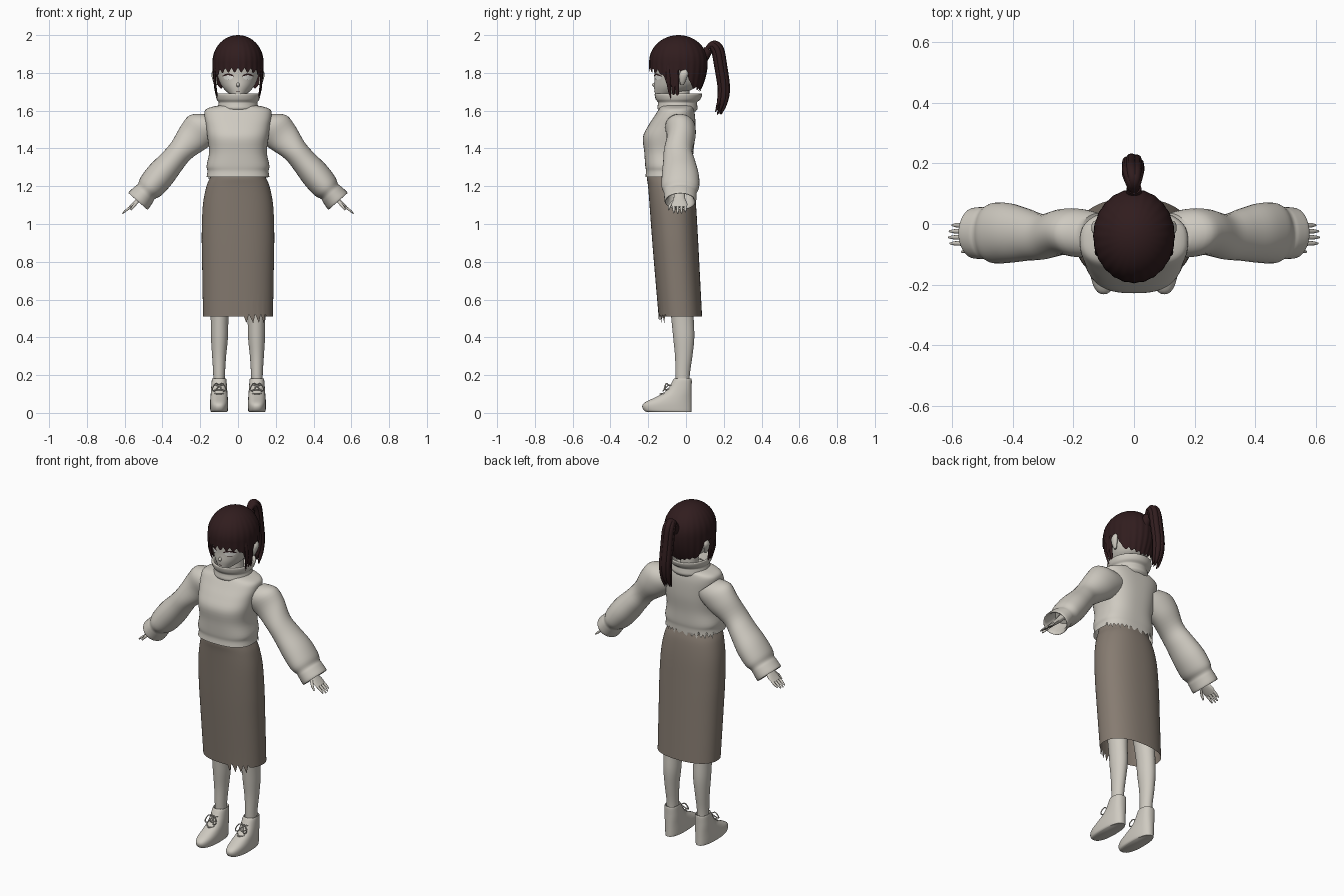
import bpy, bmesh, math, random
from mathutils import Vector
from mathutils.bvhtree import BVHTree

if "Cube" in bpy.data.objects:
    bpy.data.objects.remove(bpy.data.objects["Cube"], do_unlink=True)
random.seed(4)
X, Y = Vector((1, 0, 0)), Vector((0, 1, 0))


def material(name, rgb):
    m = bpy.data.materials.new(name)
    m.use_nodes = True
    m.diffuse_color = (*rgb, 1)
    node = m.node_tree.nodes["Principled BSDF"]
    node.inputs["Base Color"].default_value = (*rgb, 1)
    node.inputs["Roughness"].default_value = 0.8
    return m


ivory = material("warm ivory", (0.62, 0.59, 0.53))
taupe = material("taupe wool", (0.24, 0.20, 0.165))
brown = material("dark brown hair", (0.030, 0.012, 0.013))
white = material("eye white", (0.85, 0.84, 0.80))


def make(name, verts, faces, mat, sharp=50):
    mesh = bpy.data.meshes.new(name)
    mesh.from_pydata([tuple(v) for v in verts], [], faces)
    bm = bmesh.new()
    bm.from_mesh(mesh)
    bmesh.ops.recalc_face_normals(bm, faces=bm.faces)
    bm.to_mesh(mesh)
    bm.free()
    mesh.materials.append(mat)
    obj = bpy.data.objects.new(name, mesh)
    bpy.context.scene.collection.objects.link(obj)
    bpy.ops.object.select_all(action='DESELECT')
    obj.select_set(True)
    bpy.context.view_layer.objects.active = obj
    bpy.ops.object.shade_smooth_by_angle(angle=math.radians(sharp))
    return obj


def spline(rows, k):
    """Smooth in-between rows through the given ones."""
    out = []
    for i in range(len(rows) - 1):
        a, b, c, d = rows[max(i - 1, 0)], rows[i], rows[i + 1], rows[min(i + 2, len(rows) - 1)]
        for j in range(k):
            t = j / k
            out.append([q + 0.5 * t * (r - p + t * (2 * p - 5 * q + 4 * r - s + t * (3 * (q - r) + s - p)))
                        for p, q, r, s in zip(a, b, c, d)])
    return out + [list(rows[-1])]


def loft(name, rows, mat, u=X, v=Y, n=32, power=2, k=4, caps=(True, True), sharp=50):
    """Skin rows of (x, y, z, radius u, radius v); v=None follows the path."""
    rows = spline(rows, k)
    verts, faces = [], []
    for i, (x, y, z, ra, rb) in enumerate(rows):
        w = v
        if w is None:
            t = Vector(rows[min(i + 1, len(rows) - 1)][:3]) - Vector(rows[max(i - 1, 0)][:3])
            w = t.cross(u).normalized()
        for j in range(n):
            c, s = math.cos(math.tau * j / n), math.sin(math.tau * j / n)
            c, s = (math.copysign(abs(q) ** (2 / power), q) for q in (c, s))
            verts.append(Vector((x, y, z)) + u * (ra * c) + w * (rb * s))
    for i in range(len(rows) - 1):
        for j in range(n):
            a, b = i * n + j, i * n + (j + 1) % n
            faces.append((a, b, b + n, a + n))
    if caps[0]:
        faces.append(tuple(range(n)))
    if caps[1]:
        faces.append(tuple(range(len(verts) - n, len(verts))))
    return make(name, verts, faces, mat, sharp)


# Skirt with a torn front hem
skirt = loft("skirt", [(0, -.03, .51, .185, .115), (0, -.05, .8, .19, .12), (0, -.06, .95, .192, .122),
                       (0, -.07, 1.1, .186, .123), (0, -.08, 1.2, .167, .121), (0, -.09, 1.25, .146, .117),
                       (0, -.09, 1.29, .14, .105)], taupe, n=96, power=2.3, caps=(False, True))
for i, p in enumerate(skirt.data.vertices[:96]):
    if p.co.y < -.03 and .04 < p.co.x < .15:
        p.co.z += (-.035, .012, -.01)[i % 3]

# Sweater body with a ragged back hem
body = loft("sweater_body", [(0, -.092, 1.25, .166, .123), (0, -.09, 1.28, .162, .122), (0, -.09, 1.31, .166, .126),
                             (0, -.091, 1.38, .153, .13), (0, -.09, 1.46, .162, .138), (0, -.075, 1.52, .17, .125),
                             (0, -.06, 1.57, .178, .108), (0, -.052, 1.605, .172, .094),
                             (0, -.048, 1.622, .13, .085), (0, -.045, 1.63, .08, .07)],
            ivory, n=72, power=2.6, caps=(False, True))
for i, p in enumerate(body.data.vertices[:72]):
    if p.co.y > -.04:
        p.co.z += (.022, -.012, .008, -.02)[i % 4]

# Rolled collar
loft("collar", [(0, -.04, 1.595, .09, .09), (0, -.045, 1.61, .107, .106), (0, -.045, 1.633, .104, .104),
                (0, -.045, 1.645, .103, .104), (0, -.042, 1.66, .113, .118), (0, -.04, 1.685, .118, .126),
                (0, -.04, 1.69, .11, .118), (0, -.04, 1.675, .1, .105), (0, -.04, 1.63, .085, .085)],
     ivory, caps=(False, False))

# Neck and head
loft("neck", [(0, -.03, 1.58, .055, .055), (0, -.03, 1.65, .05, .05), (0, -.03, 1.73, .05, .05)], ivory)
head = loft("head", [(0, -.135, 1.668, .012, .015), (0, -.115, 1.68, .034, .047), (0, -.08, 1.70, .06, .086),
                     (0, -.055, 1.73, .086, .114), (0, -.045, 1.77, .104, .122), (0, -.042, 1.82, .114, .127),
                     (0, -.042, 1.88, .112, .13), (0, -.042, 1.94, .08, .1), (0, -.042, 1.97, .03, .04)],
            ivory, n=48)
loft("nose", [(0, -.155, 1.752, .004, .01), (0, -.168, 1.737, .009, .013), (0, -.16, 1.724, .006, .008)], ivory, n=12)

# Painted face details, laid on the front of the head
hull = BVHTree.FromPolygons([p.co for p in head.data.vertices], [tuple(p.vertices) for p in head.data.polygons])


def plate(name, outline, mat, lift):
    mid = sum((Vector(p) for p in outline), Vector((0, 0))) / len(outline)
    flat = [mid] + [mid.lerp(Vector(p), f) for f in (.5, 1) for p in outline]
    verts = []
    for p in flat:
        hit = hull.ray_cast(Vector((p.x, -1, p.y)), Y)[0]
        verts.append(Vector((p.x, (hit.y if hit else -.15) - lift, p.y)))
    n = len(outline)
    faces = []
    for j in range(n):
        a, b = 1 + j, 1 + (j + 1) % n
        faces += [(0, a, b), (a, a + n, b + n, b)]
    make(name, verts, faces, mat)


def oval(x, z, rx, rz, n=20):
    return [(x + rx * math.cos(math.tau * i / n), z + rz * math.sin(math.tau * i / n)) for i in range(n)]


plate("mouth", oval(0, 1.703, .012, .002), brown, .003)

SIDES = ((1, "left"), (-1, "right"))
for s, side in SIDES:
    # Eye, lash and ear
    plate(side + "_eye", oval(s * .052, 1.778, .026, .015), white, .003)
    arc = [(-.031 + .062 * i / 8) for i in range(9)]
    lash = [(s * .052 + d, 1.797 - 14 * d * d) for d in arc]
    lash += [(s * .052 + d, 1.791 - 11 * d * d) for d in reversed(arc)]
    plate(side + "_lash", lash, brown, .005)
    plate(side + "_lower_lid", oval(s * .052, 1.7625, .013, .0012), brown, .005)
    loft(side + "_ear", [(s * .115, -.02, 1.735, .006, .008), (s * .122, -.018, 1.76, .012, .017),
                         (s * .128, -.012, 1.795, .013, .023), (s * .122, -.01, 1.82, .006, .012)], ivory, n=16)
    # Sleeve, ending in an open folded cuff
    across = Vector((.75 * s, 0, .66))
    sleeve = [(.12, 1.53, -.035, .07, .08), (.18, 1.51, -.03, .08, .1), (.235, 1.46, -.026, .076, .09),
              (.3, 1.39, -.042, .075, .068), (.35, 1.33, -.036, .085, .069), (.41, 1.26, -.03, .098, .077),
              (.46, 1.2, -.03, .1, .073), (.485, 1.172, -.03, .088, .06), (.5, 1.155, -.03, .086, .064),
              (.528, 1.122, -.03, .083, .068), (.522, 1.129, -.03, .07, .056), (.47, 1.19, -.03, .06, .045)]
    loft(side + "_sleeve", [(s * x, y, z, a, b) for x, z, y, a, b in sleeve], ivory, Y, across, caps=(True, True))
    # Hand and fingers
    palm = [(.46, 1.2, .03, .02), (.515, 1.14, .03, .014), (.55, 1.107, .042, .01), (.572, 1.088, .038, .007)]
    loft(side + "_palm", [(s * x, -.035, z, a, b) for x, z, a, b in palm], ivory, Y, across, n=16)
    for i, reach in enumerate((.9, 1.0, .95, .75)):
        y, dx, dz = -.064 + i * .02, .045 * reach, -.035 * reach
        loft(f"{side}_finger_{i + 1}", [(s * .565, y, 1.093, .008, .007),
                                        (s * (.567 + dx * .6), y, 1.09 + dz * .55, .007, .006),
                                        (s * (.567 + dx), y, 1.09 + dz, .003, .003)], ivory, Y, across, n=10)
    loft(side + "_thumb", [(s * .53, -.065, 1.122, .01, .009), (s * .55, -.085, 1.098, .008, .008),
                           (s * .568, -.092, 1.075, .004, .004)], ivory, Y, across, n=10)
    # Leg
    loft(side + "_leg", [(s * .1, -.018, .1, .03, .036), (s * .1, -.018, .2, .031, .038), (s * .1, -.012, .3, .037, .046),
                         (s * .098, -.012, .4, .045, .056), (s * .097, -.02, .52, .048, .06),
                         (s * .09, -.035, .75, .066, .07), (s * .085, -.06, 1.1, .075, .08)], ivory)
    # Ankle boot: sole edge, upper and collar
    boot = [(.004, -.2, .041), (.012, -.222, .046), (.035, -.232, .048), (.055, -.218, .048), (.08, -.168, .046),
            (.105, -.12, .044), (.135, -.09, .042), (.178, -.066, .038)]
    loft(side + "_boot", [(s * .1, (toe + .03) / 2, z, w, (.03 - toe) / 2) for z, toe, w in boot] +
         [(s * .1, -.018, .176, .032, .04), (s * .1, -.018, .15, .028, .034)], ivory, power=2.4)
    # Laces and bow
    for z, y in ((.1, -.132), (.122, -.105), (.145, -.088)):
        loft(f"{side}_lace_{int(z * 1000)}", [(s * .1 - .024, y + .016, z + .004, .004, .004), (s * .1, y - .004, z, .004, .004),
                                              (s * .1 + .024, y + .016, z + .004, .004, .004)], ivory, Y, None, n=8)
    for d in (-1, 1):
        x = s * .1
        loft(f"{side}_bow_{'inner' if d == -s else 'outer'}",
             [(x, -.093, .148, .003, .003), (x + d * .02, -.105, .155, .004, .003), (x + d * .036, -.115, .125, .004, .003),
              (x + d * .02, -.12, .118, .004, .003), (x, -.095, .146, .003, .003)], ivory, Y, None, n=8)
    # Loose strands in front of the ear
    for i, y in enumerate((-.092, -.07, -.05)):
        loft(f"{side}_side_lock_{i + 1}", [(s * .118, y, 1.84, .008, .014), (s * .123, y, 1.76, .007, .012),
                                           (s * .114, y + .005, 1.70 - .01 * i, .004, .007),
                                           (s * .106, y + .012, 1.66 + .012 * i, .001, .001)], brown, n=8)

# Hair shell: fringe, temple locks, ear gaps and nape set by one hemline
HEM = ((0, 1.815), (.6, 1.812), (.95, 1.80), (1.12, 1.75), (1.4, 1.715), (1.55, 1.80), (1.72, 1.825),
       (1.92, 1.79), (2.1, 1.725), (math.pi, 1.70))


def hemline(a):
    for (a0, z0), (a1, z1) in zip(HEM, HEM[1:]):
        if a <= a1:
            return z0 + (z1 - z0) * (a - a0) / (a1 - a0)
    return HEM[-1][1]


N, M, MID = 144, 24, 1.86
verts, faces = [], []
for i in range(M + 1):
    for j in range(N):
        a = math.tau * j / N
        turn = min(a, math.tau - a)
        low = hemline(turn) + (.012, .004, -.008, -.012, -.006, .004)[j % 6] * (1 if turn < 2 else .5)
        if i <= 12:
            t = .02 + .98 * i / 12 * math.pi / 2
            z, f = MID + .14 * math.cos(t), math.sin(min(t, math.pi / 2))
        else:
            z = MID + (low - MID) * (i - 12) / (M - 12)
            f = 1 - (.05 + .22 * max(0, -math.cos(a))) * ((MID - z) / .16) ** 2
        f *= 1 + .014 * (i / M) * math.cos(math.tau * j / 6)
        verts.append((.134 * f * math.sin(a), -.04 - .154 * f * math.cos(a), z))
for i in range(M):
    for j in range(N):
        a, b = i * N + j, i * N + (j + 1) % N
        faces.append((a, b, b + N, a + N))
faces.append(tuple(range(N)))
make("hair_cap", verts, faces, brown)

# Ponytail: tie, core and overlapping strands
loft("hair_tie", [(0, .085, 1.87, .028, .028), (0, .105, 1.9, .026, .026), (0, .12, 1.925, .024, .024)],
     brown, X, None, n=16)
TAIL = ((.1, 1.89, .4), (.118, 1.935, .8), (.143, 1.948, 1), (.168, 1.918, 1.1), (.183, 1.84, 1.2), (.2, 1.72, 1.1),
        (.192, 1.64, .8), (.172, 1.585, .15))
for i in range(8):
    angle = math.tau * i / 7
    ox, oy = (0, 0) if i == 7 else (.019 * math.cos(angle) - .004, .017 * math.sin(angle))
    drop = random.uniform(-.01, .035)
    path = []
    for j, (y, z, w) in enumerate(TAIL):
        spread = min(1, j / 3)
        fall = drop * max(0, j - 4) / 3
        path.append((ox * spread, y + oy * spread, z + fall + (oy * .5 if j < 4 else 0), .016 * w, .015 * w))
    loft(f"ponytail_strand_{i + 1}", path, brown, X, None, n=12)
